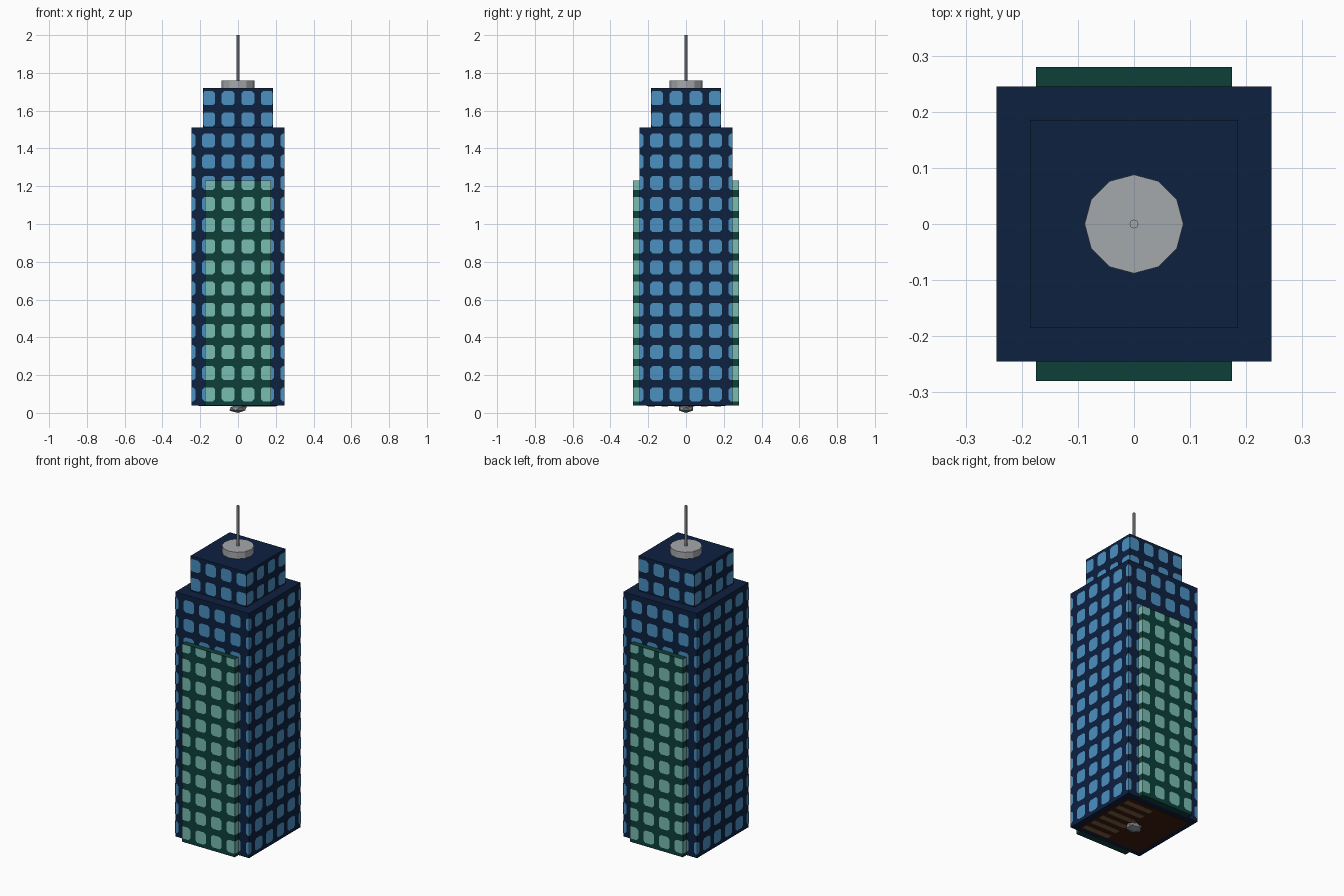
import bpy, bmesh, math
from mathutils import Vector

if "Cube" in bpy.data.objects:
    bpy.data.objects.remove(bpy.data.objects["Cube"])


def material(name, rgb):
    m = bpy.data.materials.new(name)
    m.diffuse_color = (*rgb, 1)
    m.use_nodes = True
    m.node_tree.nodes["Principled BSDF"].inputs["Base Color"].default_value = m.diffuse_color
    return m


NAVY = material("navy wall", (0.004, 0.015, 0.051))
BLUE = material("blue glass", (0.069, 0.279, 0.527))
GREEN = material("dark green wall", (0.004, 0.051, 0.042))
AQUA = material("aqua glass", (0.188, 0.503, 0.445))
GREY = material("light grey metal", (0.376, 0.392, 0.413))
STEEL = material("steel grey", (0.23, 0.26, 0.28))
BROWN = material("dark brown base", (0.05, 0.010, 0.003))
TAN = material("tan base", (0.20, 0.12, 0.055))


def finish(name, bm, mat):
    me = bpy.data.meshes.new(name)
    bm.to_mesh(me)
    bm.free()
    me.materials.append(mat)
    ob = bpy.data.objects.new(name, me)
    bpy.context.collection.objects.link(ob)
    return ob


def box(name, lo, hi, mat):
    bm = bmesh.new()
    lo, hi = Vector(lo), Vector(hi)
    bmesh.ops.create_cube(bm, size=1)
    for v in bm.verts:
        v.co = (lo + hi) / 2 + Vector(a * b for a, b in zip(v.co, hi - lo))
    return finish(name, bm, mat)


def cylinder(name, r, z0, z1, sides, mat):
    bm = bmesh.new()
    bmesh.ops.create_cone(bm, cap_ends=True, segments=sides, radius1=r, radius2=r, depth=z1 - z0)
    bmesh.ops.translate(bm, verts=bm.verts, vec=(0, 0, (z0 + z1) / 2))
    return finish(name, bm, mat)


# One window grid shared by the whole building; panes are clipped at wall edges
PITCH, FLOOR, FIRST = 0.1035, 0.112, 0.098
HW, HH, CUT = 0.0345, 0.037, 0.012
LIFT = 0.001


def clamp(v, a, b):
    return max(a, min(b, v))


def windows(name, walls, mat):
    """walls: (axis, sign, distance, u0, u1, z0, z1), u runs along the other axis"""
    bm = bmesh.new()
    for axis, sign, dist, u0, u1, z0, z1 in walls:
        for col in range(-3, 3):
            for row in range(15):
                cu, cz = (col + 0.5) * PITCH, FIRST + row * FLOOR
                if cu + HW <= u0 or cu - HW >= u1 or cz - HH < z0 - 0.02 or cz - HH >= z1 - 0.01:
                    continue
                pts = []
                for su, sz in ((1, 1), (-1, 1), (-1, -1), (1, -1)):
                    a = (cu + su * (HW - CUT), cz + sz * HH)
                    b = (cu + su * HW, cz + sz * (HH - CUT))
                    pts += [b, a] if su * sz > 0 else [a, b]
                unique = []
                for u, z in pts:
                    p = (clamp(u, u0, u1), clamp(z, z0, z1))
                    if p not in unique:
                        unique.append(p)
                d = sign * (dist + LIFT)
                verts = [bm.verts.new((d, u, z) if axis == 0 else (u, d, z)) for u, z in unique]
                f = bm.faces.new(verts)
                f.normal_update()
                if f.normal[axis] * sign < 0:
                    f.normal_flip()
    return finish(name, bm, mat)


# Tower body and upper block
for part, half, z0, z1 in (("tower", 0.245, 0.04, 1.51), ("upper_block", 0.185, 1.51, 1.72)):
    box(part, (-half, -half, z0), (half, half, z1), NAVY)
    windows(part + "_windows", [(axis, s, half, -half, half, z0, z1)
                                for axis in (0, 1) for s in (-1, 1)], BLUE)

# Green bays on front and back
for part, s in (("front_bay", -1), ("back_bay", 1)):
    y0, y1 = sorted((s * 0.245, s * 0.28))
    box(part, (-0.175, y0, 0.04), (0.175, y1, 1.23), GREEN)
    windows(part + "_windows", [(1, s, 0.28, -0.175, 0.175, 0.04, 1.23),
                                (0, 1, 0.175, y0, y1, 0.04, 1.23),
                                (0, -1, 0.175, y0, y1, 0.04, 1.23)], AQUA)

# Roof drum and antenna
cylinder("roof_drum", 0.088, 1.72, 1.76, 12, GREY)
cylinder("antenna", 0.008, 1.76, 2.0, 8, GREY)

# Underside plate with tan strips
box("base_plate", (-0.21, -0.21, 0.036), (0.21, 0.21, 0.041), BROWN)
for i in range(6):
    y = -0.2 + i * 0.07
    box("base_strip", (0.02, y, 0.035), (0.2, y + 0.035, 0.037), TAN)

# Small faceted fitting under the centre
bm = bmesh.new()
bmesh.ops.create_icosphere(bm, subdivisions=1, radius=1)
for v in bm.verts:
    v.co = (v.co.x * 0.052, v.co.y * 0.045, 0.022 + v.co.z * 0.022)
finish("base_fitting", bm, STEEL)
